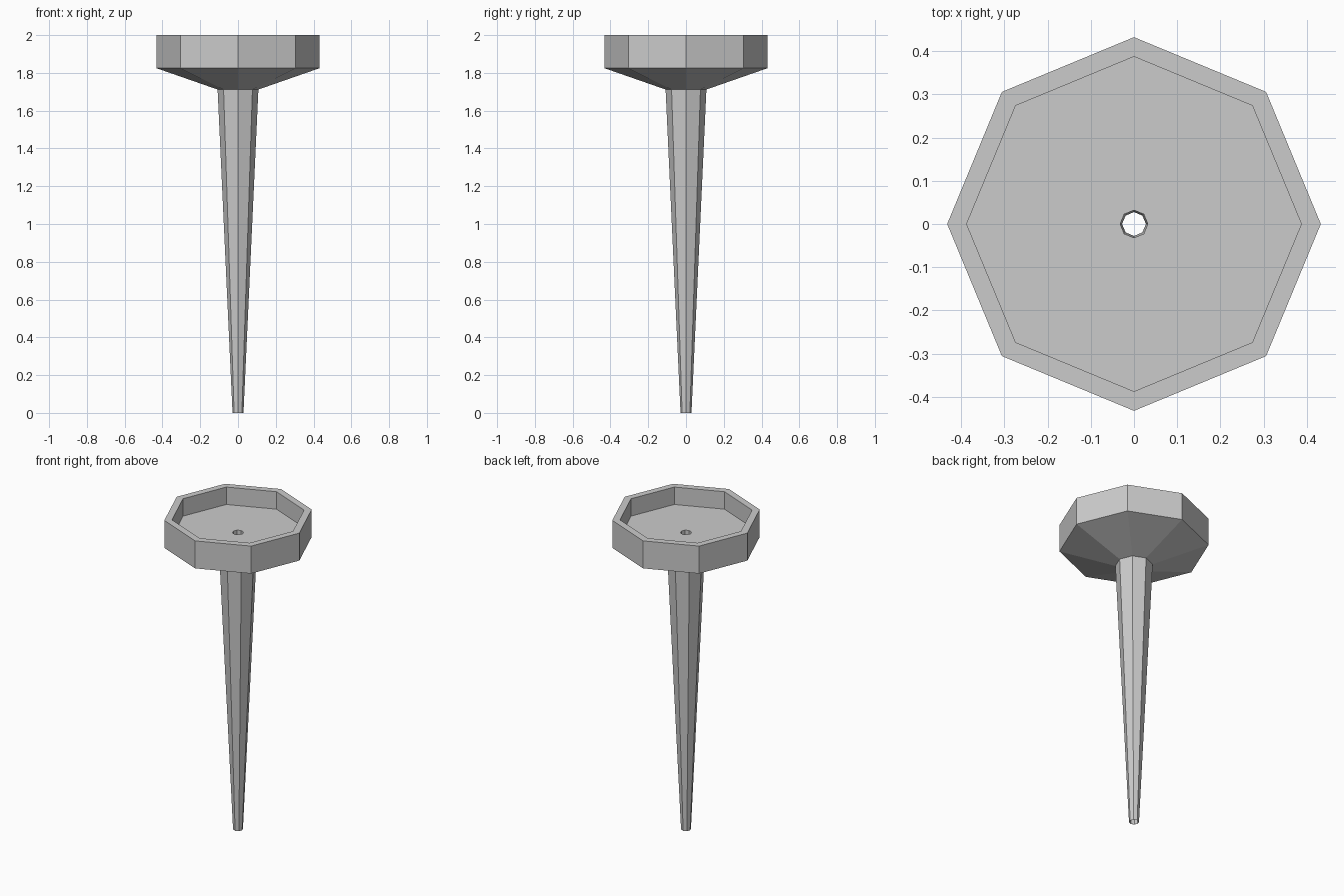
import bpy, bmesh
from math import sin, cos, pi

if "Cube" in bpy.data.objects:
    bpy.data.objects.remove(bpy.data.objects["Cube"])

SIDES = 8


def lathe(name, profile):
    """Revolve a closed (radius, z) profile into a faceted solid."""
    bm = bmesh.new()
    rings = [[bm.verts.new((r * cos(2 * pi * i / SIDES), r * sin(2 * pi * i / SIDES), z))
              for i in range(SIDES)] for r, z in profile]
    for a, b in zip(rings, rings[1:] + rings[:1]):
        for i in range(SIDES):
            j = (i + 1) % SIDES
            bm.faces.new((a[i], a[j], b[j], b[i]))
    bmesh.ops.recalc_face_normals(bm, faces=bm.faces)
    mesh = bpy.data.meshes.new(name)
    bm.to_mesh(mesh)
    bm.free()
    obj = bpy.data.objects.new(name, mesh)
    bpy.context.collection.objects.link(obj)
    return obj


# One continuous body: tapered stem, flared underside, cup rim, floor and narrow bore
lathe("funnel_body", [
    (0.029, 0.0),     # stem tip
    (0.108, 1.712),   # stem top
    (0.432, 1.825),   # flare edge
    (0.432, 2.0),     # outer rim
    (0.387, 2.0),     # inner rim
    (0.387, 1.889),   # cup floor edge
    (0.032, 1.889),   # drain hole
    (0.0275, 0.0),    # bore at the tip
])
